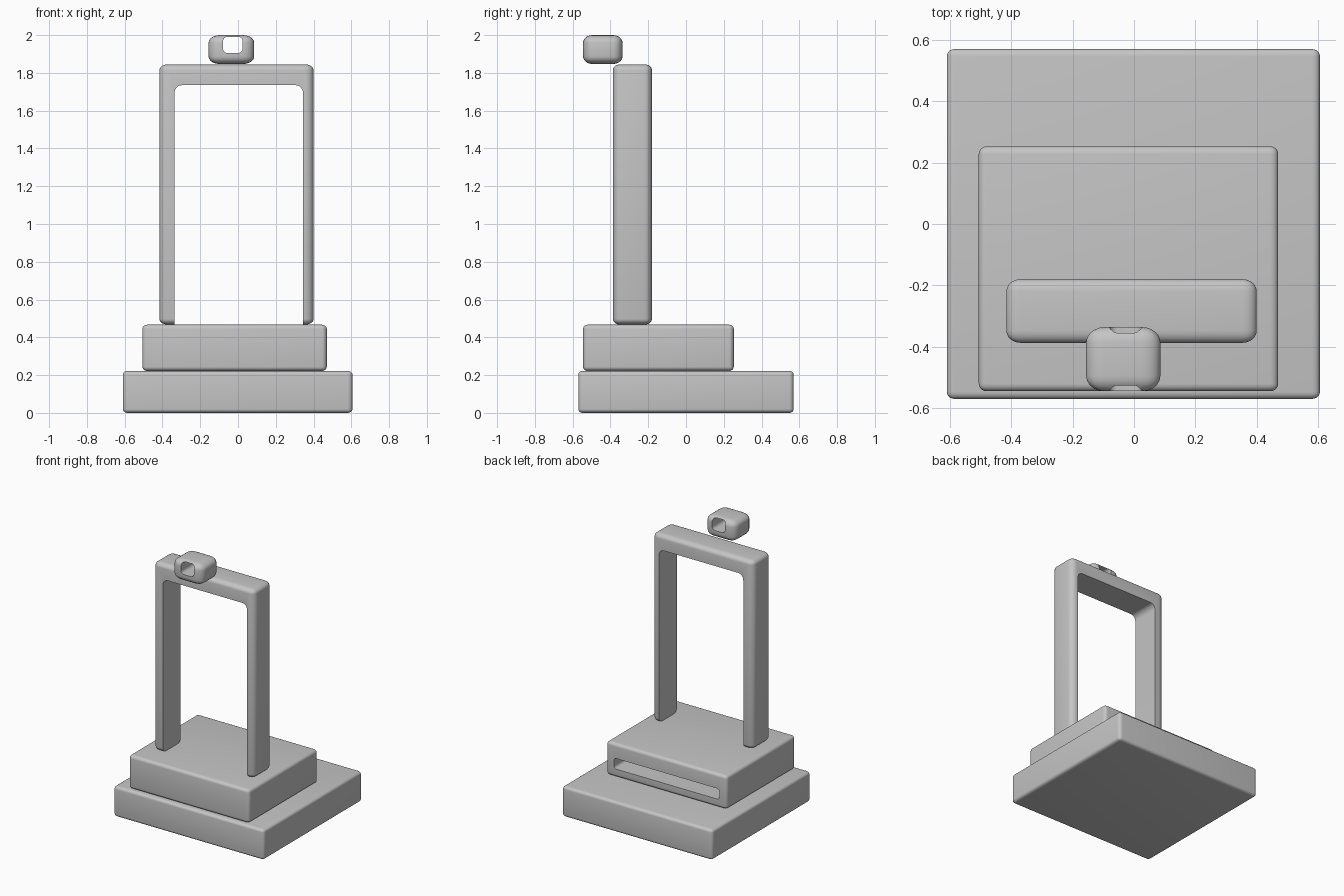
import bpy, bmesh, math

if "Cube" in bpy.data.objects:
    bpy.data.objects.remove(bpy.data.objects["Cube"])

grey = bpy.data.materials.new("plain grey")
grey.diffuse_color = (0.56, 0.56, 0.56, 1)
grey.use_nodes = True
grey.node_tree.nodes["Principled BSDF"].inputs["Base Color"].default_value = grey.diffuse_color


def new_object(name, bm):
    bmesh.ops.recalc_face_normals(bm, faces=bm.faces)
    me = bpy.data.meshes.new(name)
    bm.to_mesh(me)
    bm.free()
    me.materials.append(grey)
    ob = bpy.data.objects.new(name, me)
    bpy.context.collection.objects.link(ob)
    return ob


def rounded_box(name, lo, hi, r):
    """Box from lo to hi whose edges are rounded by r = (rx, ry, rz)."""
    bm = bmesh.new()
    bmesh.ops.create_cube(bm, size=1)
    for v in bm.verts:
        for i in range(3):
            v.co[i] *= (hi[i] - lo[i]) / r[i]
    bmesh.ops.bevel(bm, geom=bm.edges[:], offset=1, offset_type='OFFSET',
                    segments=5, profile=0.5, affect='EDGES')
    for v in bm.verts:
        for i in range(3):
            v.co[i] = v.co[i] * r[i] + (lo[i] + hi[i]) / 2
    return new_object(name, bm)


def cut_window(target, lo, hi, rx, rz):
    """Cut a rounded-rectangle opening running along y."""
    bm = bmesh.new()
    pts = []
    for k, (sx, sz) in enumerate([(1, 1), (0, 1), (0, 0), (1, 0)]):
        cx = hi[0] - rx if sx else lo[0] + rx
        cz = hi[2] - rz if sz else lo[2] + rz
        for j in range(7):
            a = math.pi / 2 * (k + j / 6)
            pts.append((cx + rx * math.cos(a), cz + rz * math.sin(a)))
    face = bm.faces.new([bm.verts.new((x, lo[1], z)) for x, z in pts])
    ext = bmesh.ops.extrude_face_region(bm, geom=[face])
    for g in ext["geom"]:
        if isinstance(g, bmesh.types.BMVert):
            g.co.y = hi[1]
    cutter = new_object("cutter", bm)
    cutter.hide_render = True
    mod = target.modifiers.new("opening", 'BOOLEAN')
    mod.operation = 'DIFFERENCE'
    mod.solver = 'EXACT'
    mod.object = cutter
    bpy.context.view_layer.update()
    dg = bpy.context.evaluated_depsgraph_get()
    me = bpy.data.meshes.new_from_object(target.evaluated_get(dg))
    target.modifiers.clear()
    target.data = me
    bpy.data.objects.remove(cutter)


# stepped base
base = rounded_box("base_plate", (-0.61, -0.57, 0), (0.606, 0.57, 0.222), (0.026, 0.023, 0.02))
plinth = rounded_box("plinth", (-0.506, -0.545, 0.222), (0.47, 0.253, 0.467), (0.027, 0.025, 0.022))

# slot in the back of the plinth
cut_window(plinth, (-0.447, -0.15, 0.283), (0.405, 0.4, 0.36), 0.02, 0.02)

# upright arch
arch = rounded_box("arch_frame", (-0.416, -0.387, 0.467), (0.4, -0.18, 1.845), (0.045, 0.04, 0.03))
cut_window(arch, (-0.337, -0.6, 0.3), (0.345, 0.1, 1.735), 0.04, 0.045)

# small pierced block on top
block = rounded_box("top_block", (-0.156, -0.545, 1.847), (0.086, -0.336, 2.0), (0.06, 0.05, 0.04))
cut_window(block, (-0.08, -0.7, 1.905), (0.025, -0.2, 1.991), 0.025, 0.025)

# smooth the rounded edges, keep the cut rims sharp
for ob in (base, plinth, arch, block):
    bpy.ops.object.select_all(action='DESELECT')
    ob.select_set(True)
    bpy.context.view_layer.objects.active = ob
    bpy.ops.object.shade_smooth_by_angle(angle=math.radians(30))
